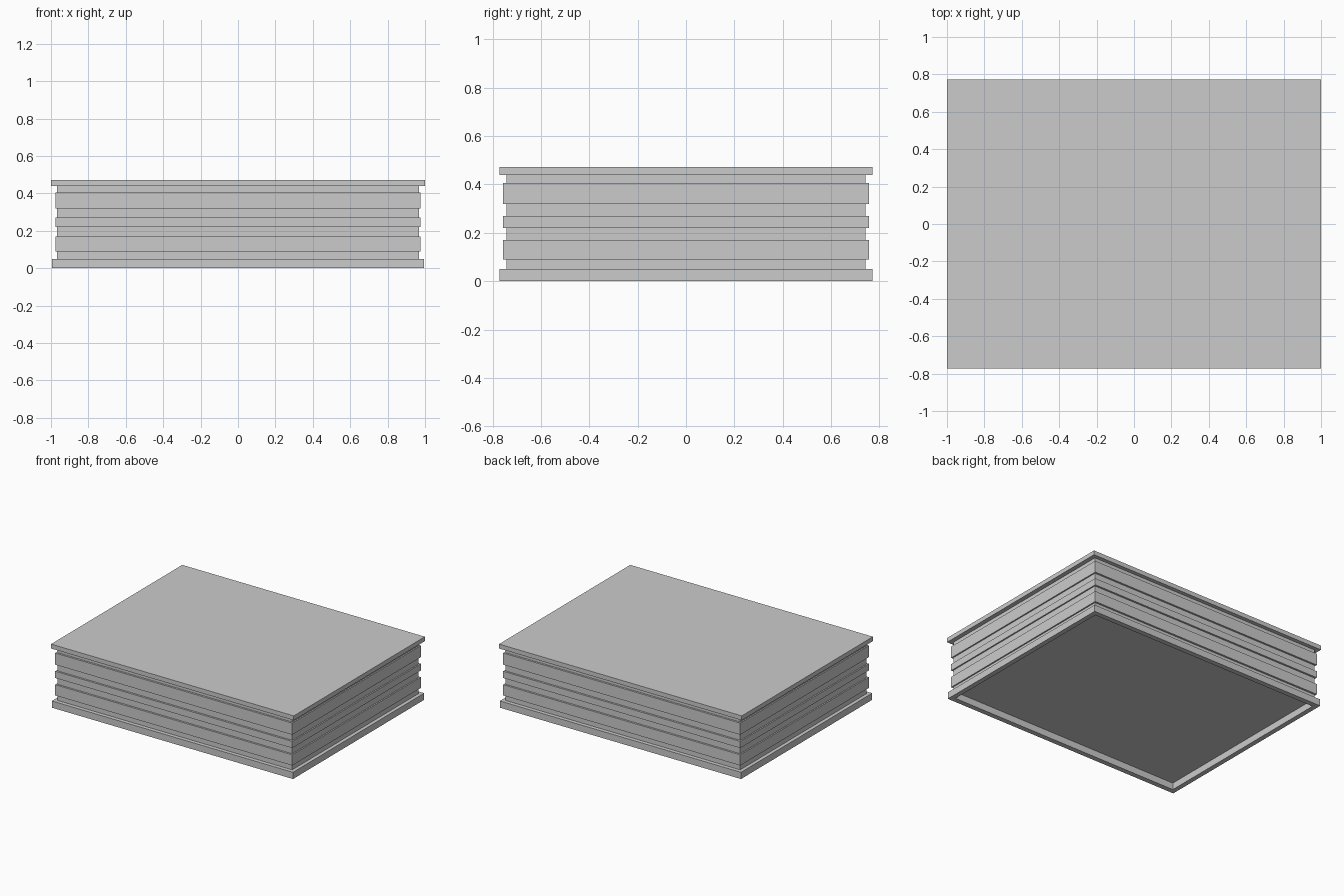
import bpy, bmesh

if "Cube" in bpy.data.objects:
    bpy.data.objects.remove(bpy.data.objects["Cube"])


def make_object(name, bm):
    bmesh.ops.recalc_face_normals(bm, faces=bm.faces)
    mesh = bpy.data.meshes.new(name)
    bm.to_mesh(mesh)
    bm.free()
    obj = bpy.data.objects.new(name, mesh)
    bpy.context.collection.objects.link(obj)


def slab(name, hx, hy, z0, z1):
    bm = bmesh.new()
    bmesh.ops.create_cube(bm, size=1)
    for v in bm.verts:
        v.co = (v.co.x * 2 * hx, v.co.y * 2 * hy, z0 + (v.co.z + 0.5) * (z1 - z0))
    make_object(name, bm)


def frame(name, hx, hy, ix, iy, z0, z1):
    # rectangular ring: outer half sizes hx, hy and inner half sizes ix, iy
    bm = bmesh.new()
    corners = [(-1, -1), (1, -1), (1, 1), (-1, 1)]
    section = [(hx, hy, z0), (hx, hy, z1), (ix, iy, z1), (ix, iy, z0)]
    rings = [[bm.verts.new((sx * x, sy * y, z)) for x, y, z in section]
             for sx, sy in corners]
    for i in range(4):
        a, b = rings[i], rings[(i + 1) % 4]
        for j in range(4):
            k = (j + 1) % 4
            bm.faces.new((a[j], a[k], b[k], b[j]))
    make_object(name, bm)


NX, NY = 0.967, 0.743

# Recessed core that shows in the grooves
slab("core", NX, NY, 0.05, 0.44)

# Raised horizontal bands around the core
for name, z0, z1 in [("lower_band", 0.09, 0.17),
                     ("middle_band", 0.22, 0.27),
                     ("upper_band", 0.319, 0.406)]:
    frame(name, 0.977, 0.757, NX, NY, z0, z1)

# Overhanging lid and the open base rim
slab("top_slab", 1.0, 0.772, 0.439, 0.472)
frame("base_rim", 0.994, 0.772, 0.958, 0.734, 0.0, 0.05)
